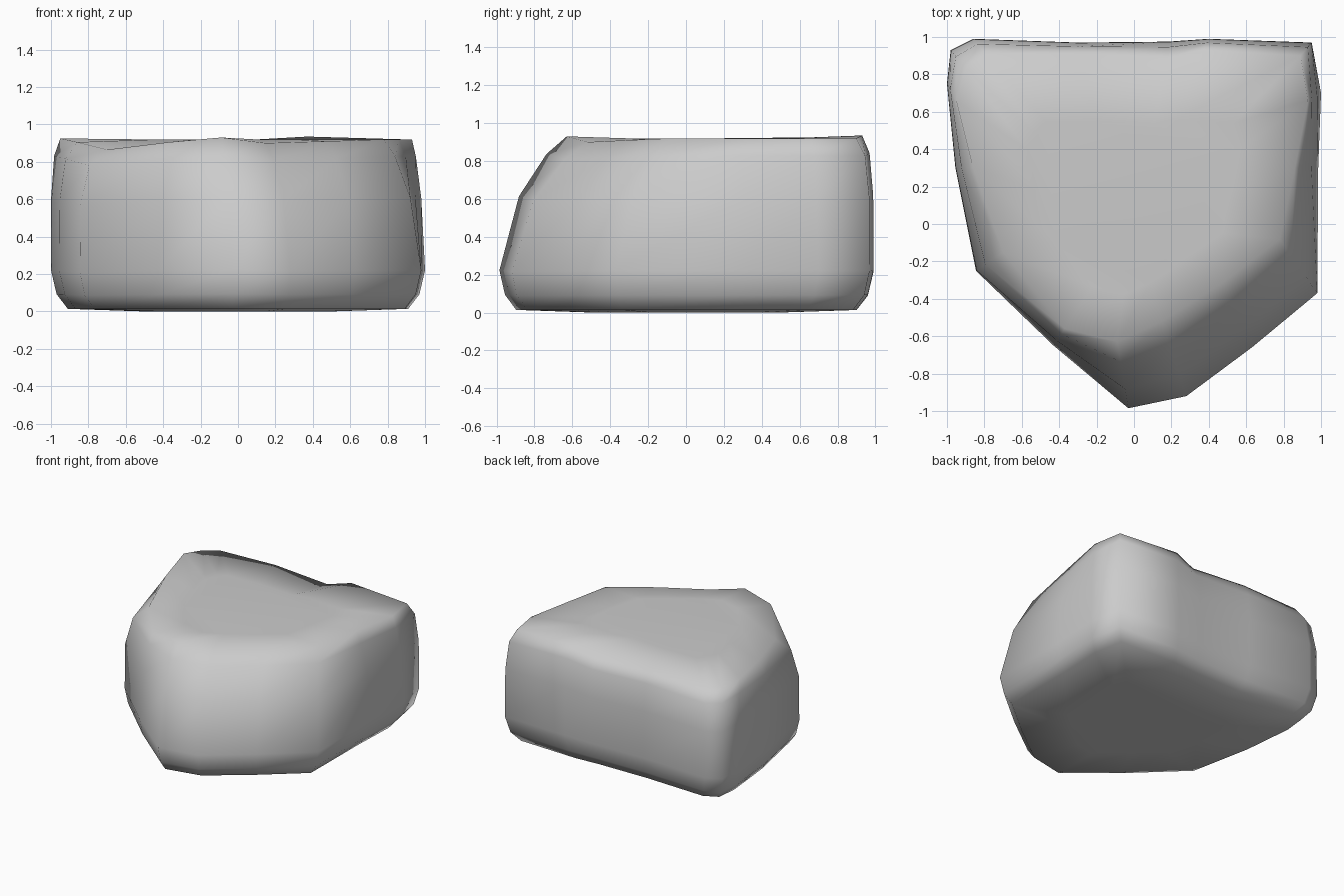
import bpy, bmesh

# Boulder columns, counter-clockwise from the front tip:
# widest point (x, y) and top rim point (x, y, z)
columns = [
    (-0.03, -0.985, -0.09, -0.63, 0.93),
    (0.28, -0.92, 0.15, -0.52, 0.90),
    (0.63, -0.66, 0.48, -0.31, 0.91),
    (0.98, -0.37, 0.78, -0.08, 0.92),
    (0.985, 0.30, 0.86, 0.30, 0.92),
    (1.00, 0.70, 0.93, 0.66, 0.92),
    (0.95, 0.97, 0.89, 0.90, 0.92),
    (0.40, 0.99, 0.37, 0.93, 0.935),
    (0.18, 0.975, 0.18, 0.89, 0.89),
    (-0.30, 0.97, -0.30, 0.91, 0.91),
    (-0.86, 0.99, -0.79, 0.91, 0.895),
    (-0.98, 0.93, -0.90, 0.83, 0.90),
    (-1.00, 0.75, -0.95, 0.66, 0.925),
    (-0.955, 0.30, -0.86, 0.30, 0.905),
    (-0.845, -0.25, -0.70, -0.15, 0.865),
    (-0.43, -0.65, -0.37, -0.56, 0.905),
]
# Levels: height fraction, blend toward the rim, scale about the axis
levels = [
    (0.0, 0.0, 0.50),
    (0.015, 0.0, 0.91),
    (0.10, 0.0, 0.97),
    (0.24, 0.0, 1.0),
    (0.66, 0.29, 1.0),
    (0.90, 0.70, 1.0),
    (1.0, 1.0, 1.0),
    (None, 1.0, 0.6),
]

bm = bmesh.new()
rings = []
for frac, blend, scale in levels:
    ring = []
    for lx, ly, tx, ty, tz in columns:
        # back and left sides stay upright longer, then round over
        k = blend ** 3 if ly > 0.8 or ly - lx > 0.5 else blend
        x = (lx + (tx - lx) * k) * scale
        y = (ly + (ty - ly) * k) * scale
        z = 0.92 if frac is None else tz * frac
        ring.append(bm.verts.new((x, y, z)))
    rings.append(ring)

# Side skin between neighbouring rings, then caps
n = len(columns)
for a, b in zip(rings, rings[1:]):
    for i in range(n):
        j = (i + 1) % n
        bm.faces.new((a[i], a[j], b[j], b[i]))
bm.faces.new(rings[0][::-1])
bm.faces.new(rings[-1])
bmesh.ops.recalc_face_normals(bm, faces=bm.faces)
for f in bm.faces:
    f.smooth = True

mesh = bpy.data.meshes.new("boulder")
bm.to_mesh(mesh)
bm.free()
boulder = bpy.data.objects.new("boulder", mesh)
bpy.context.collection.objects.link(boulder)
